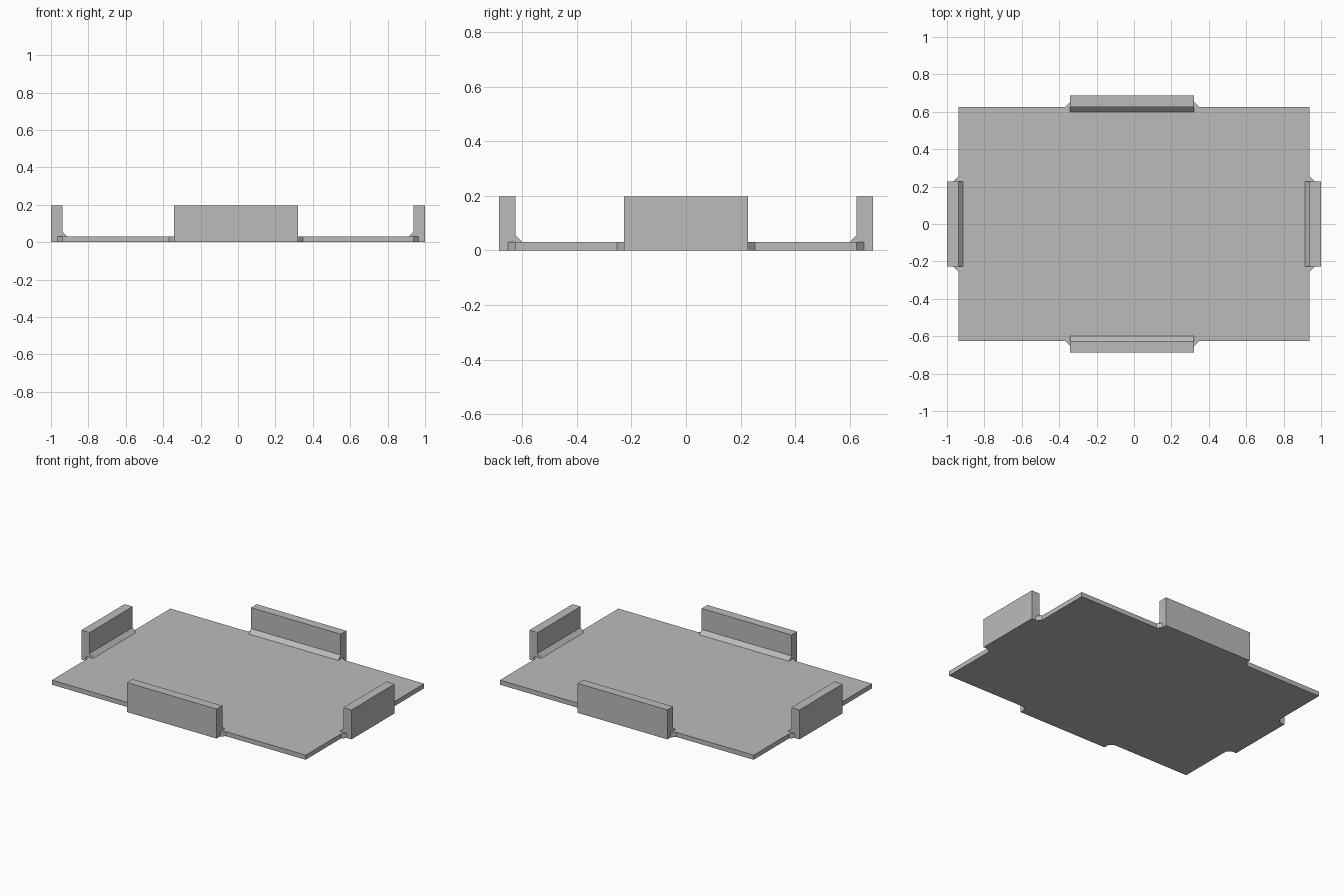
import bpy
import bmesh
from mathutils import Matrix, Vector

cube = bpy.data.objects.get("Cube")
if cube:
    bpy.data.objects.remove(cube, do_unlink=True)

HALF_X, HALF_Y = 0.939, 0.626   # plate half sizes
THICK = 0.031                   # plate thickness
WALL, HEIGHT = 0.06, 0.197      # upright thickness and height
FILLET = 0.026                  # chamfer at inner foot and corner gussets

# Each side: outward direction, edge distance, half width, shift along the edge
SIDES = [
    (Vector((0, -1, 0)), HALF_Y, 0.332, -0.01),
    (Vector((1, 0, 0)), HALF_X, 0.2275, 0.0),
    (Vector((0, 1, 0)), HALF_Y, 0.332, 0.01),
    (Vector((-1, 0, 0)), HALF_X, 0.2275, 0.0),
]

grey = bpy.data.materials.new("grey")
grey.use_nodes = True
colour = (0.5, 0.5, 0.5, 1)
grey.diffuse_color = colour
grey.node_tree.nodes["Principled BSDF"].inputs["Base Color"].default_value = colour


def extrude_outline(name, points, offset):
    """Solid made by sweeping a closed outline along an offset."""
    bm = bmesh.new()
    face = bm.faces.new([bm.verts.new(p) for p in points])
    swept = bmesh.ops.extrude_face_region(bm, geom=[face], use_keep_orig=True)
    verts = [v for v in swept["geom"] if isinstance(v, bmesh.types.BMVert)]
    bmesh.ops.translate(bm, verts=verts, vec=offset)
    bmesh.ops.recalc_face_normals(bm, faces=bm.faces)
    mesh = bpy.data.meshes.new(name)
    bm.to_mesh(mesh)
    bm.free()
    mesh.materials.append(grey)
    obj = bpy.data.objects.new(name, mesh)
    bpy.context.collection.objects.link(obj)
    return obj


# Plate with a tapered tab on each edge; the tab corners form the gussets
outline = []
for out, edge, half, shift in SIDES:
    along = Vector((-out.y, out.x, 0))
    other = HALF_X + HALF_Y - edge
    outline.append(out * edge - along * other)
    for a, d in ((-half - FILLET, 0), (-half, FILLET), (half, FILLET), (half + FILLET, 0)):
        outline.append(out * (edge + d) + along * (a + shift))
tray = extrude_outline("tray", outline, Vector((0, 0, THICK)))

# Upright lip on each edge, with a chamfered inner foot
profile = [(-FILLET, 0), (-FILLET, THICK), (0, THICK + FILLET),
           (0, HEIGHT), (WALL, HEIGHT), (WALL, 0)]
for out, edge, half, shift in SIDES:
    along = Vector((-out.y, out.x, 0))
    points = [out * (edge + d) + along * (shift - half) + Vector((0, 0, z))
              for d, z in profile]
    lip = extrude_outline("lip", points, along * half * 2)

    # Fuse the lip into the tray
    union = tray.modifiers.new("fuse", "BOOLEAN")
    union.operation = "UNION"
    union.solver = "EXACT"
    union.object = lip
    bpy.context.view_layer.objects.active = tray
    bpy.ops.object.modifier_apply(modifier=union.name)
    bpy.data.objects.remove(lip, do_unlink=True)
